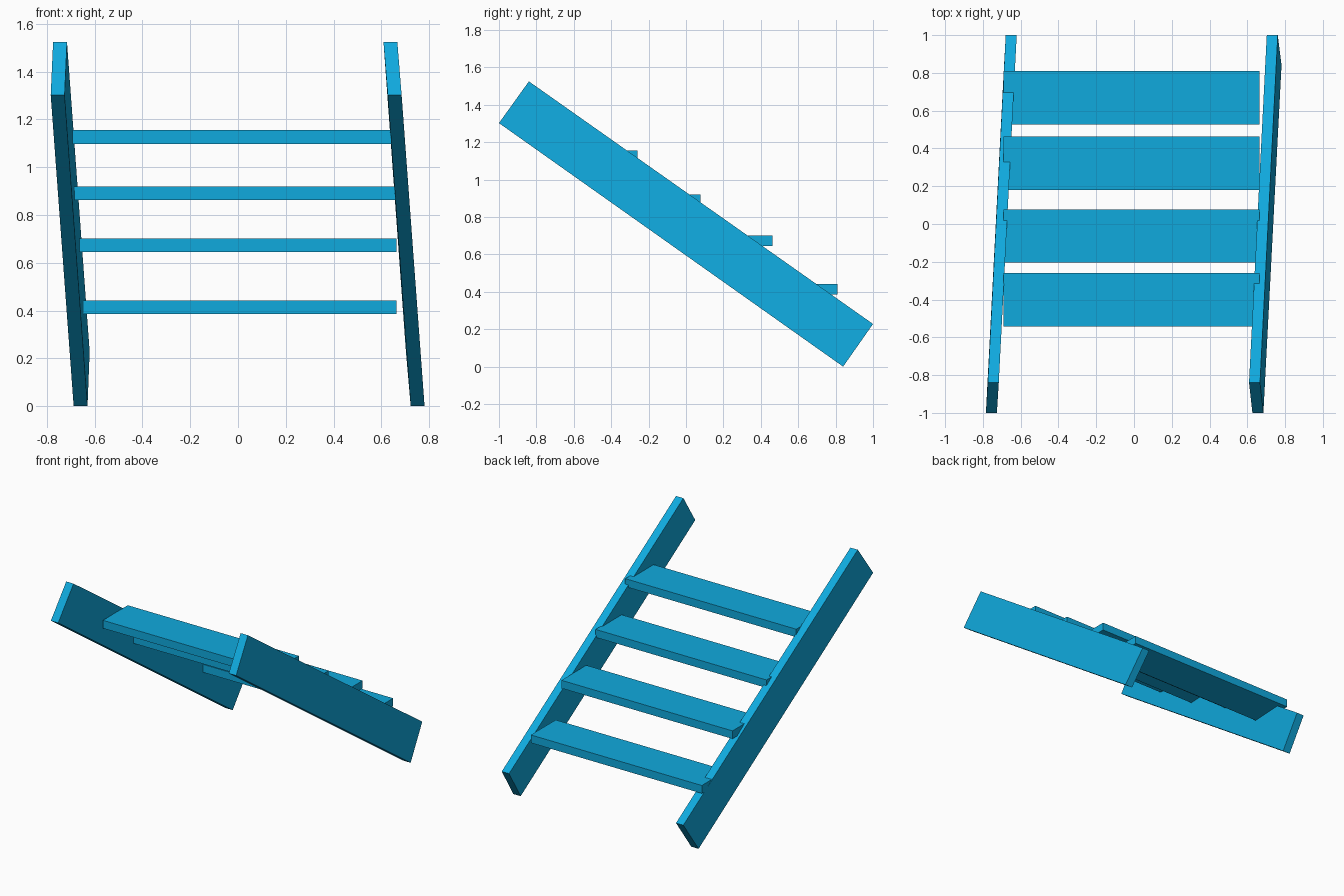
import bpy, bmesh

if "Cube" in bpy.data.objects:
    bpy.data.objects.remove(bpy.data.objects["Cube"])

blue = bpy.data.materials.new("blue_paint")
blue.diffuse_color = (0.005, 0.40, 0.73, 1)
blue.use_nodes = True
blue.node_tree.nodes["Principled BSDF"].inputs["Base Color"].default_value = blue.diffuse_color


def extruded_board(name, section, offset):
    """Board made from a 3D outline, given thickness by moving it along offset."""
    bm = bmesh.new()
    face = bm.faces.new([bm.verts.new(p) for p in section])
    new = bmesh.ops.extrude_face_region(bm, geom=[face], use_keep_orig=True)["geom"]
    bmesh.ops.translate(bm, vec=offset,
                        verts=[g for g in new if isinstance(g, bmesh.types.BMVert)])
    bmesh.ops.recalc_face_normals(bm, faces=bm.faces[:])
    mesh = bpy.data.meshes.new(name)
    bm.to_mesh(mesh)
    bm.free()
    mesh.materials.append(blue)
    obj = bpy.data.objects.new(name, mesh)
    bpy.context.collection.objects.link(obj)
    return obj


# Side rails: one sloping rectangle seen from the side, each rail slightly turned
profile = [(-1, 1.302), (-0.84, 1.525), (1, 0.228), (0.84, 0.0)]
thick = 0.058
rails = {
    "left_rail": (-0.784, -0.774, -0.679, -0.688),
    "right_rail": (0.627, 0.609, 0.703, 0.723),
}
for name, xs in rails.items():
    outline = [(x, y, z) for x, (y, z) in zip(xs, profile)]
    extruded_board(name, outline, (thick, 0, 0))

# Treads: level boards, (front y, bottom z)
x0, x1, depth, height = -0.692, 0.664, 0.282, 0.057
for i, (y, z) in enumerate([(0.527, 0.386), (0.18, 0.645), (-0.205, 0.863), (-0.542, 1.098)]):
    outline = [(x0, y, z), (x1, y, z), (x1, y + depth, z), (x0, y + depth, z)]
    extruded_board(f"tread_{i + 1}", outline, (0, 0, height))
